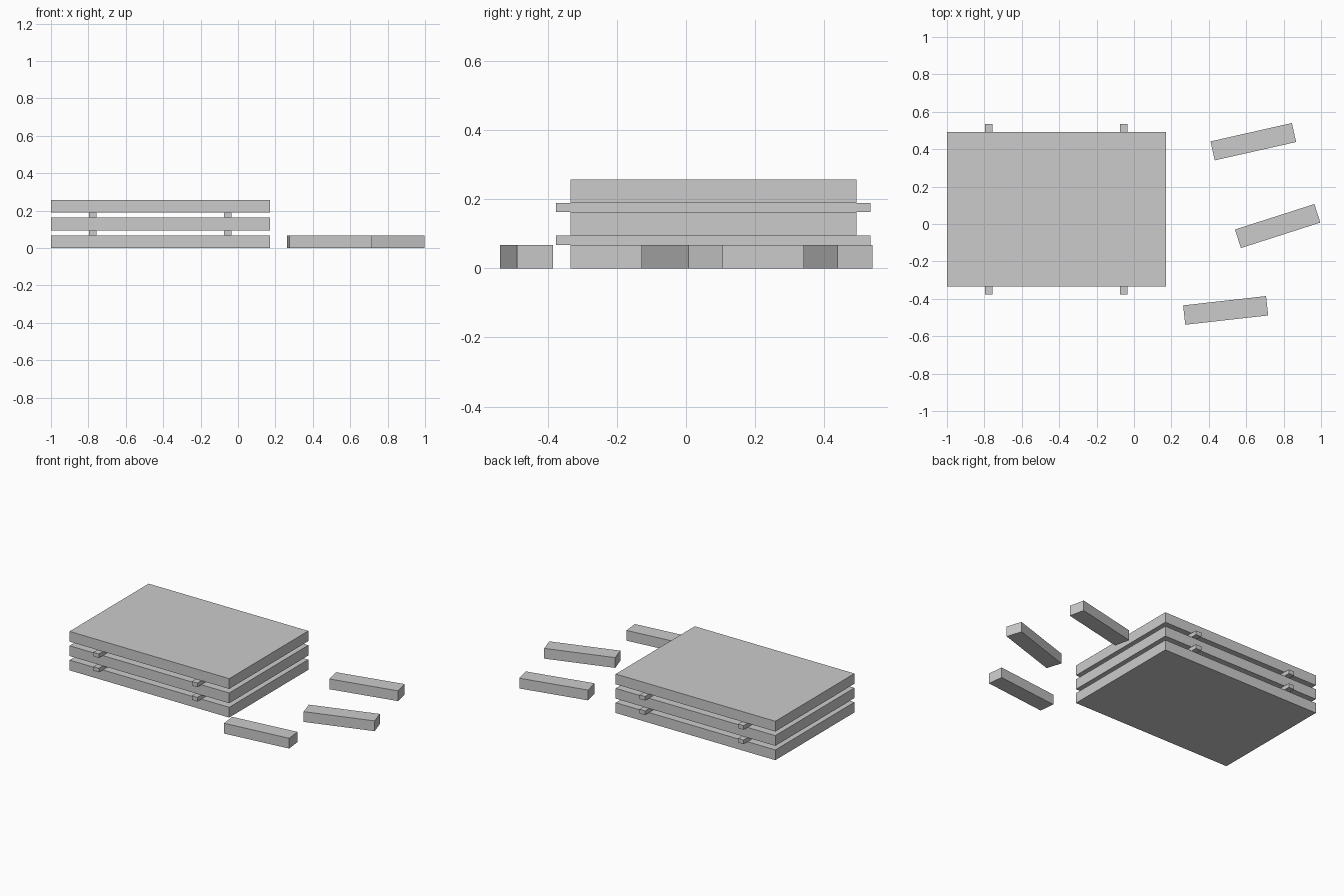
import bpy
from math import radians

cube = bpy.data.objects.get("Cube")
if cube:
    bpy.data.objects.remove(cube, do_unlink=True)

grey = bpy.data.materials.new("plain_grey")
grey.use_nodes = True
grey.diffuse_color = (0.6, 0.6, 0.6, 1)
grey.node_tree.nodes["Principled BSDF"].inputs["Base Color"].default_value = (0.6, 0.6, 0.6, 1)

THICK = 0.068    # slab and loose block height
GAP = 0.027      # spacer height
STACK_X, STACK_Y = -0.415, 0.079


def box(name, x, y, bottom, size, turn=0):
    """Box standing on a given height, turned about z in degrees."""
    bpy.ops.mesh.primitive_cube_add(size=1, location=(x, y, bottom + size[2] / 2),
                                    rotation=(0, 0, radians(turn)))
    ob = bpy.context.object
    ob.name = name
    ob.scale = size
    bpy.ops.object.transform_apply(location=False, rotation=False, scale=True)
    ob.data.materials.append(grey)


# Stacked slabs, with a pair of spacer battens under each upper slab
for level, label in enumerate(("bottom", "middle", "top")):
    z = level * (THICK + GAP)
    box(f"{label}_slab", STACK_X, STACK_Y, z, (1.17, 0.828, THICK))
    if level:
        for side, offset in (("right", -0.361), ("left", 0.361)):
            box(f"{label}_spacer_{side}", STACK_X + offset, STACK_Y, z - GAP,
                (0.041, 0.911, GAP))

# Loose blocks lying beside the stack
for label, x, y, turn in (("front", 0.49, -0.462, 6.4),
                          ("middle", 0.768, -0.011, 17.8),
                          ("back", 0.638, 0.44, 12.7)):
    box(f"{label}_loose_block", x, y, 0, (0.446, 0.104, THICK), turn)
